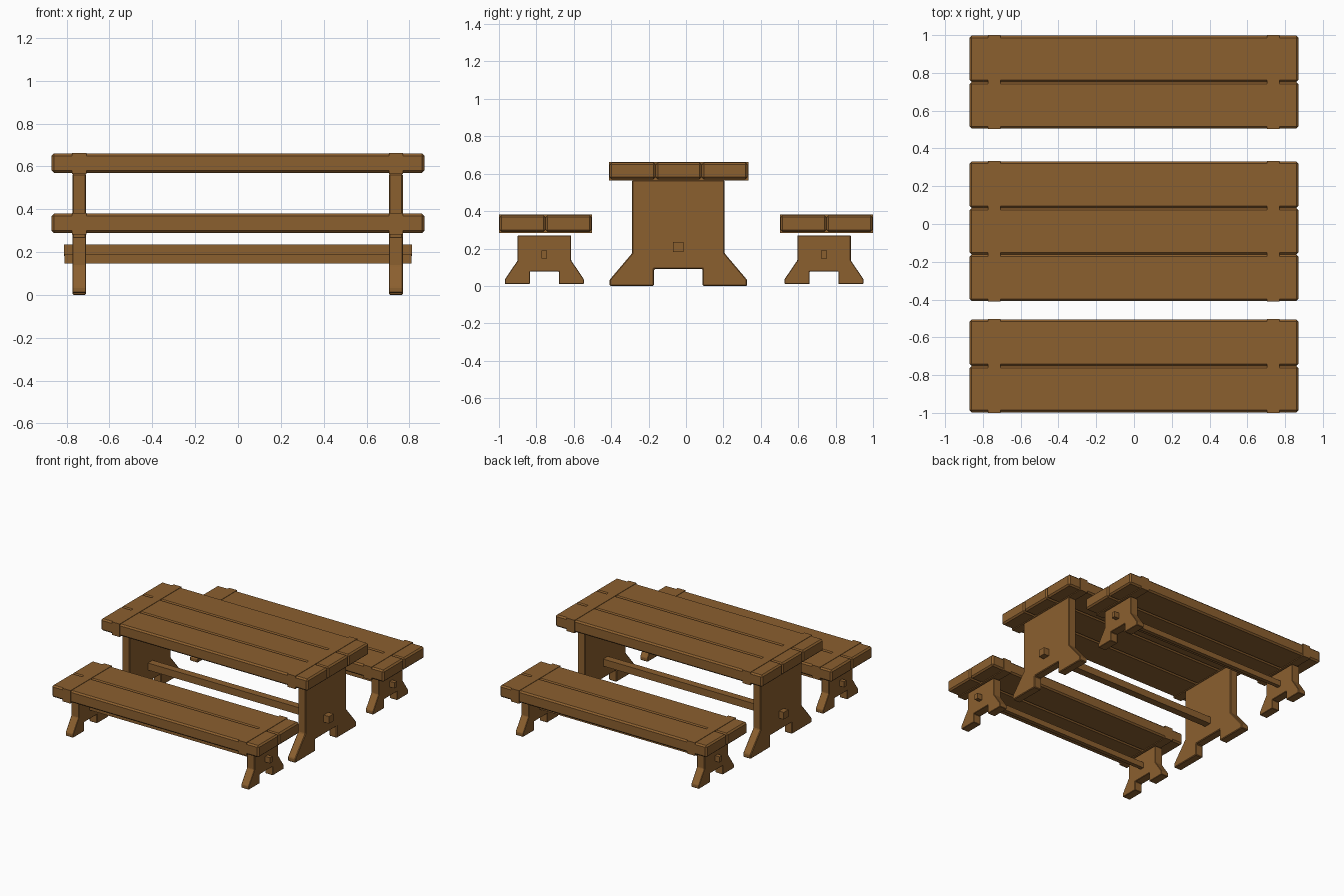
import bpy, bmesh

if "Cube" in bpy.data.objects:
    bpy.data.objects.remove(bpy.data.objects["Cube"])

wood = bpy.data.materials.new("brown wood")
wood.diffuse_color = (0.26, 0.115, 0.028, 1)
wood.use_nodes = True
wood.node_tree.nodes["Principled BSDF"].inputs["Base Color"].default_value = wood.diffuse_color


def finish(name, bm, bevel):
    bmesh.ops.recalc_face_normals(bm, faces=bm.faces)
    me = bpy.data.meshes.new(name)
    bm.to_mesh(me)
    bm.free()
    me.materials.append(wood)
    ob = bpy.data.objects.new(name, me)
    bpy.context.collection.objects.link(ob)
    if bevel:
        m = ob.modifiers.new("chamfer", 'BEVEL')
        m.width = bevel
        m.segments = 1
        m.limit_method = 'ANGLE'
    return ob


def box(name, x0, x1, y0, y1, z0, z1, bevel=0.0):
    bm = bmesh.new()
    bmesh.ops.create_cube(bm, size=1)
    for v in bm.verts:
        v.co = (x1 if v.co.x > 0 else x0,
                y1 if v.co.y > 0 else y0,
                z1 if v.co.z > 0 else z0)
    return finish(name, bm, bevel)


def leg(name, x0, x1, yc, half, bevel):
    """Symmetric trestle profile given as (half width, height), extruded in x."""
    bm = bmesh.new()
    outline = half + [(-y, z) for y, z in reversed(half)]
    f = bm.faces.new([bm.verts.new((x0, yc + y, z)) for y, z in outline])
    ext = bmesh.ops.extrude_face_region(bm, geom=[f])
    verts = [g for g in ext['geom'] if isinstance(g, bmesh.types.BMVert)]
    bmesh.ops.translate(bm, verts=verts, vec=(x1 - x0, 0, 0))
    return finish(name, bm, bevel)


def trestle(name, y0, y1, z0, z1, planks, profile, yc, rail, bevel):
    # top planks
    w = (y1 - y0) / planks
    for i in range(planks):
        box(f"{name}_plank_{i + 1}", -0.87, 0.87, y0 + i * w, y0 + (i + 1) * w, z0, z1, 0.011)
    # cross bands and legs at both ends
    for side, x0, x1 in (("left", -0.774, -0.708), ("right", 0.704, 0.77)):
        box(f"{name}_{side}_band", x0, x1, y0 - 0.003, y1 + 0.003, z0 - 0.006, z1 + 0.003)
        leg(f"{name}_{side}_leg", x0 + 0.001, x1 - 0.001, yc, profile, bevel)
    # stretcher with ends poking through the legs
    xr, r, rz0, rz1 = rail
    box(f"{name}_stretcher", -xr, xr, yc - r, yc + r, rz0, rz1)


# profiles: notch, foot, flare, upper post
table_leg = [(0.13, 0.09), (0.13, 0.0), (0.368, 0.0), (0.368, 0.032),
             (0.247, 0.175), (0.247, 0.565)]
bench_leg = [(0.077, 0.078), (0.077, 0.01), (0.211, 0.01), (0.211, 0.036),
             (0.143, 0.136), (0.143, 0.27)]

trestle("table", -0.408, 0.330, 0.57, 0.66, 3, table_leg, -0.041,
        (0.813, 0.028, 0.182, 0.236), 0.005)
trestle("front_bench", -0.997, -0.506, 0.289, 0.379, 2, bench_leg, -0.757,
        (0.81, 0.015, 0.147, 0.19), 0.003)
trestle("back_bench", 0.506, 0.997, 0.289, 0.379, 2, bench_leg, 0.738,
        (0.81, 0.015, 0.147, 0.19), 0.003)
